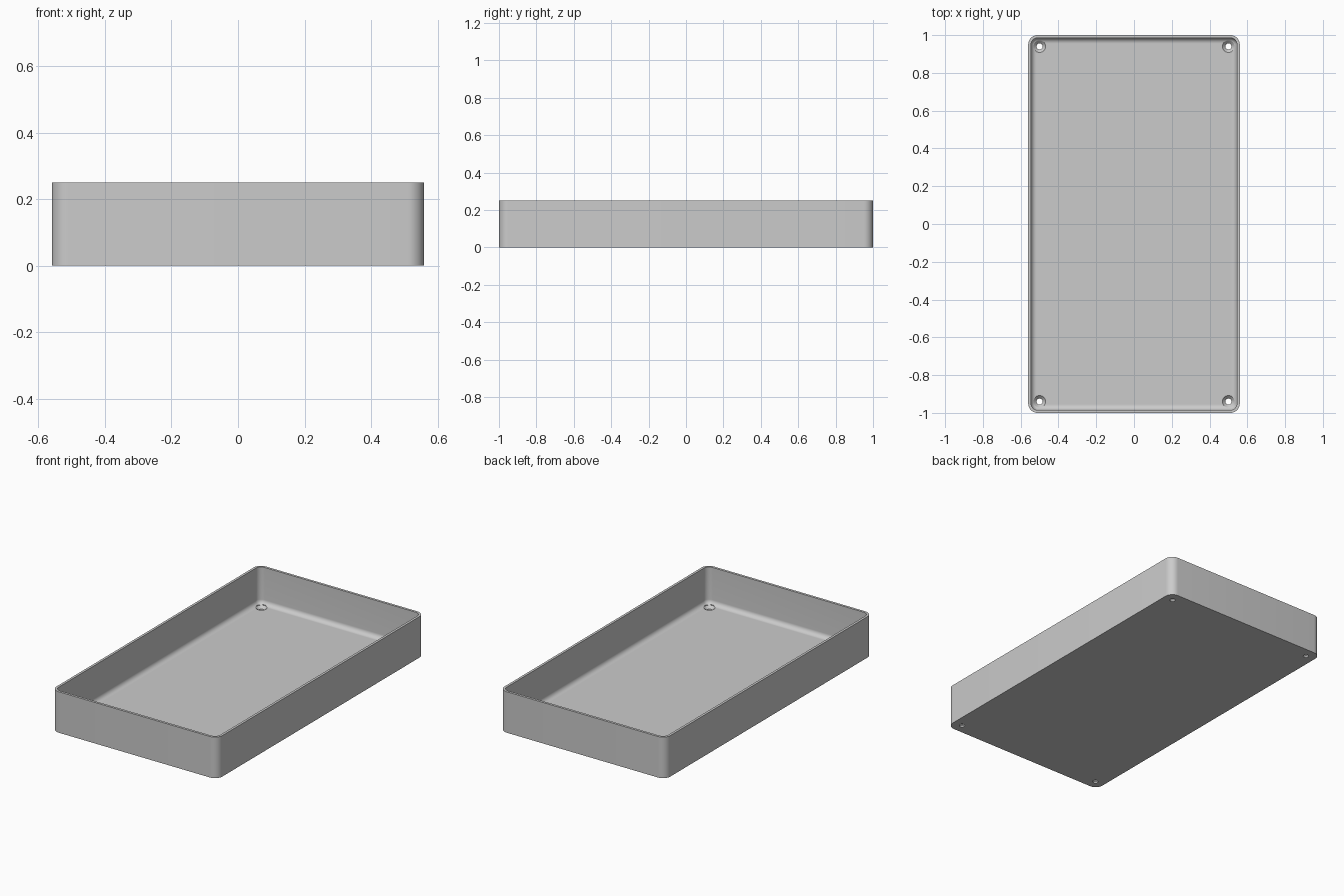
import bpy, bmesh, math

cube = bpy.data.objects.get("Cube")
if cube:
    bpy.data.objects.remove(cube)

HALF_X, HALF_Y, HEIGHT = 0.56, 1.0, 0.25
CORNER, WALL, FLOOR, FILLET = 0.05, 0.015, 0.025, 0.028
SEGMENTS = 10

grey = bpy.data.materials.new("light grey")
grey.use_nodes = True
colour = (0.6, 0.6, 0.6, 1)
grey.diffuse_color = colour
grey.node_tree.nodes["Principled BSDF"].inputs["Base Color"].default_value = colour


def make_object(name, bm):
    bmesh.ops.recalc_face_normals(bm, faces=bm.faces)
    mesh = bpy.data.meshes.new(name)
    bm.to_mesh(mesh)
    bm.free()
    mesh.materials.append(grey)
    obj = bpy.data.objects.new(name, mesh)
    bpy.context.collection.objects.link(obj)
    return obj


def rounded_ring(bm, inset, z):
    """Rounded rectangle, moved inwards from the outer wall."""
    radius = max(CORNER - inset, 0.006)
    cx, cy = HALF_X - inset - radius, HALF_Y - inset - radius
    ring = []
    for quarter, (sx, sy) in enumerate([(1, 1), (-1, 1), (-1, -1), (1, -1)]):
        for i in range(SEGMENTS + 1):
            a = (quarter + i / SEGMENTS) * math.pi / 2
            ring.append(bm.verts.new((sx * cx + radius * math.cos(a),
                                      sy * cy + radius * math.sin(a), z)))
    return ring


def circle_ring(bm, x, y, radius, z, count=32):
    return [bm.verts.new((x + radius * math.cos(i * math.tau / count),
                          y + radius * math.sin(i * math.tau / count), z))
            for i in range(count)]


def loft(bm, rings):
    """Closed solid through a series of matching rings."""
    for low, high in zip(rings, rings[1:]):
        for i in range(len(low)):
            j = (i + 1) % len(low)
            bm.faces.new((low[i], low[j], high[j], high[i]))
    bm.faces.new(rings[0])
    bm.faces.new(rings[-1])


# Tray: outer wall, rim, inner wall and fillet down to the floor
profile = [(0, 0), (0, HEIGHT), (WALL, HEIGHT)]
for i in range(SEGMENTS + 1):
    a = i / SEGMENTS * math.pi / 2
    profile.append((WALL + FILLET * (1 - math.cos(a)),
                    FLOOR + FILLET * (1 - math.sin(a))))
bm = bmesh.new()
loft(bm, [rounded_ring(bm, inset, z) for inset, z in profile])
tray = make_object("tray", bm)

# Countersunk screw holes in the four corners
bm = bmesh.new()
for sx in (-1, 1):
    for sy in (-1, 1):
        steps = [(0.016, -0.05), (0.016, FLOOR - 0.016),
                 (0.032, FLOOR), (0.032, FLOOR + 0.05)]
        loft(bm, [circle_ring(bm, sx * 0.5, sy * 0.94, r, z) for r, z in steps])
cutter = make_object("screw_hole_cutter", bm)
cutter.hide_render = True

cut = tray.modifiers.new("screw holes", "BOOLEAN")
cut.operation = "DIFFERENCE"
cut.solver = "EXACT"
cut.object = cutter

# Apply the cut and smooth the rounded surfaces
bpy.ops.object.select_all(action="DESELECT")
tray.select_set(True)
bpy.context.view_layer.objects.active = tray
bpy.ops.object.modifier_apply(modifier=cut.name)
bpy.data.objects.remove(cutter)
bpy.ops.object.shade_smooth_by_angle(angle=math.radians(30))
